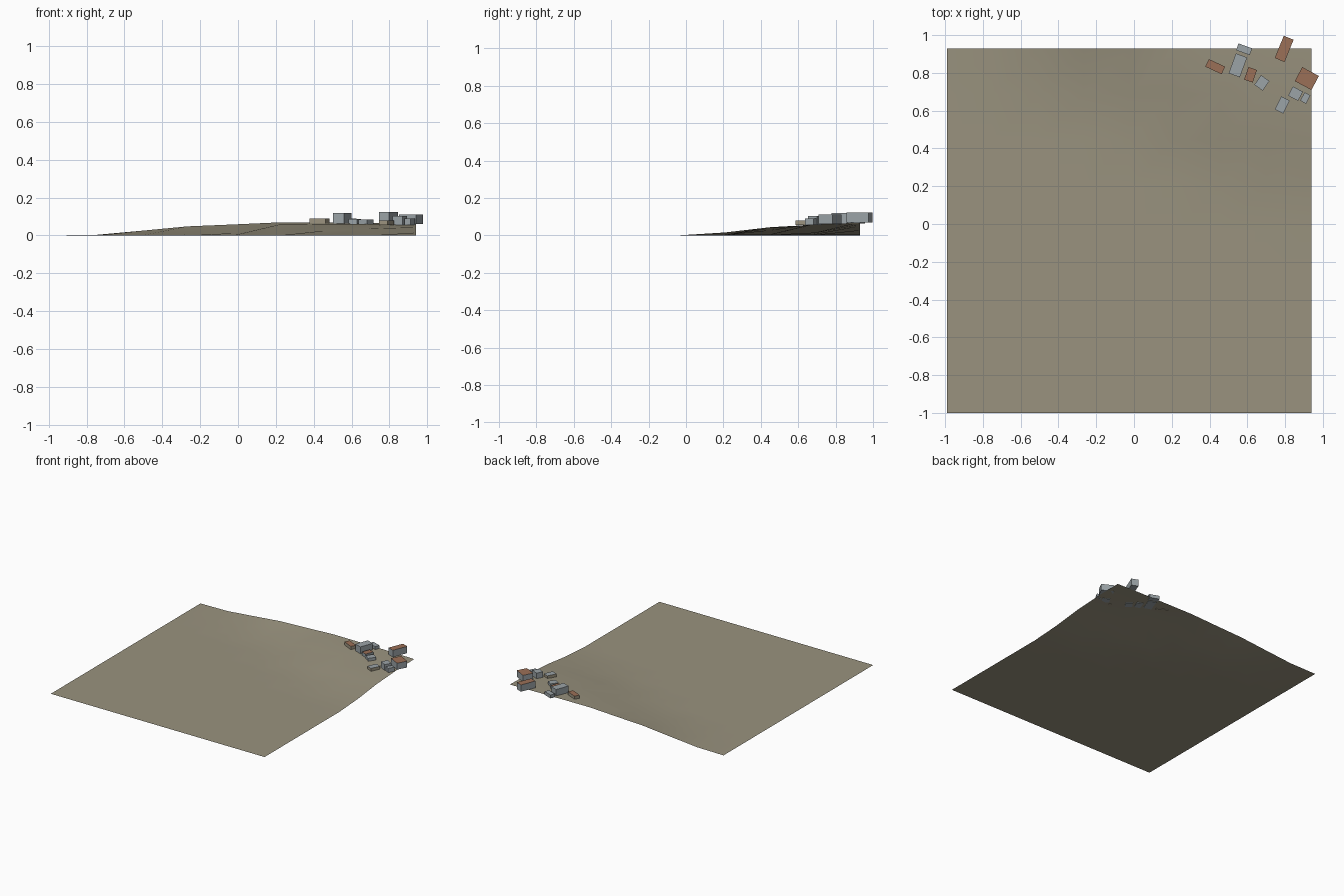
import bpy
import bmesh
from math import radians
from mathutils import Matrix, Vector

default_cube = bpy.data.objects.get("Cube")
if default_cube:
    bpy.data.objects.remove(default_cube, do_unlink=True)


def make_material(name, color):
    material = bpy.data.materials.new(name)
    material.use_nodes = True
    material.diffuse_color = (*color, 1)
    shader = material.node_tree.nodes["Principled BSDF"]
    shader.inputs["Base Color"].default_value = (*color, 1)
    shader.inputs["Roughness"].default_value = 0.9
    return material


earth = make_material("dry earth", (0.32, 0.29, 0.21))
stone = make_material("grey stone", (0.33, 0.37, 0.39))
clay = make_material("clay roof", (0.33, 0.16, 0.095))
plaster = make_material("tan plaster", (0.34, 0.30, 0.22))


def add_object(name, bm, materials):
    mesh = bpy.data.meshes.new(name)
    bm.to_mesh(mesh)
    bm.free()
    for material in materials:
        mesh.materials.append(material)
    obj = bpy.data.objects.new(name, mesh)
    bpy.context.collection.objects.link(obj)
    return obj


# Ground sheet: a coarse grid, flat except for the rising back rows
CELLS = 8
LEFT, FRONT, SIDE = -0.99, -1.0, 1.93
step = SIDE / CELLS
hill_rows = {
    5: (0, 0, 0, 0, 0, 0, 0, 0, 0.015),
    6: (0, 0, 0, 0, 0, 0.002, 0.025, 0.036, 0.043),
    7: (0, 0, 0, 0.004, 0.012, 0.057, 0.06, 0.06, 0.057),
    8: (0, 0.003, 0.025, 0.048, 0.058, 0.069, 0.068, 0.066, 0.062),
}
bm = bmesh.new()
bmesh.ops.create_grid(bm, x_segments=CELLS, y_segments=CELLS, size=SIDE / 2)
bmesh.ops.translate(bm, verts=bm.verts,
                    vec=(LEFT + SIDE / 2, FRONT + SIDE / 2, 0))
for vert in bm.verts:
    column = round((vert.co.x - LEFT) / step)
    row = round((vert.co.y - FRONT) / step)
    if row in hill_rows:
        vert.co.z = hill_rows[row][column]
for face in bm.faces:
    face.smooth = True
add_object("ground", bm, [earth])


# Buildings: plain blocks whose upward faces take the roof colour
def building(name, center, size, turn, base, top, walls, roof):
    bm = bmesh.new()
    bmesh.ops.create_cube(bm, size=1)
    bmesh.ops.scale(bm, verts=bm.verts, vec=(*size, top - base))
    bmesh.ops.rotate(bm, verts=bm.verts,
                     matrix=Matrix.Rotation(radians(turn), 3, "Z"))
    bmesh.ops.translate(bm, verts=bm.verts,
                        vec=Vector((*center, (base + top) / 2)))
    bm.normal_update()
    for face in bm.faces:
        face.material_index = 1 if face.normal.z > 0.5 else 0
    add_object(name, bm, [walls, roof])


building("west_hut", (0.43, 0.833), (0.095, 0.044), -25, 0.062, 0.09, plaster, clay)
building("north_shed", (0.583, 0.925), (0.077, 0.038), -20, 0.062, 0.09, stone, stone)
building("west_hall", (0.55, 0.84), (0.063, 0.112), -20, 0.062, 0.118, stone, stone)
building("middle_house", (0.617, 0.79), (0.048, 0.07), -19, 0.058, 0.088, stone, clay)
building("middle_shed", (0.677, 0.747), (0.054, 0.062), -35, 0.058, 0.084, stone, stone)
building("north_hall", (0.795, 0.927), (0.056, 0.127), -22, 0.068, 0.123, stone, clay)
building("east_hall", (0.915, 0.77), (0.1, 0.084), -28, 0.06, 0.112, stone, clay)
building("east_house", (0.855, 0.69), (0.06, 0.055), -28, 0.056, 0.104, stone, stone)
building("east_shed", (0.907, 0.667), (0.035, 0.05), -28, 0.056, 0.09, stone, stone)
building("south_hut", (0.785, 0.63), (0.05, 0.077), -26, 0.054, 0.078, plaster, stone)
